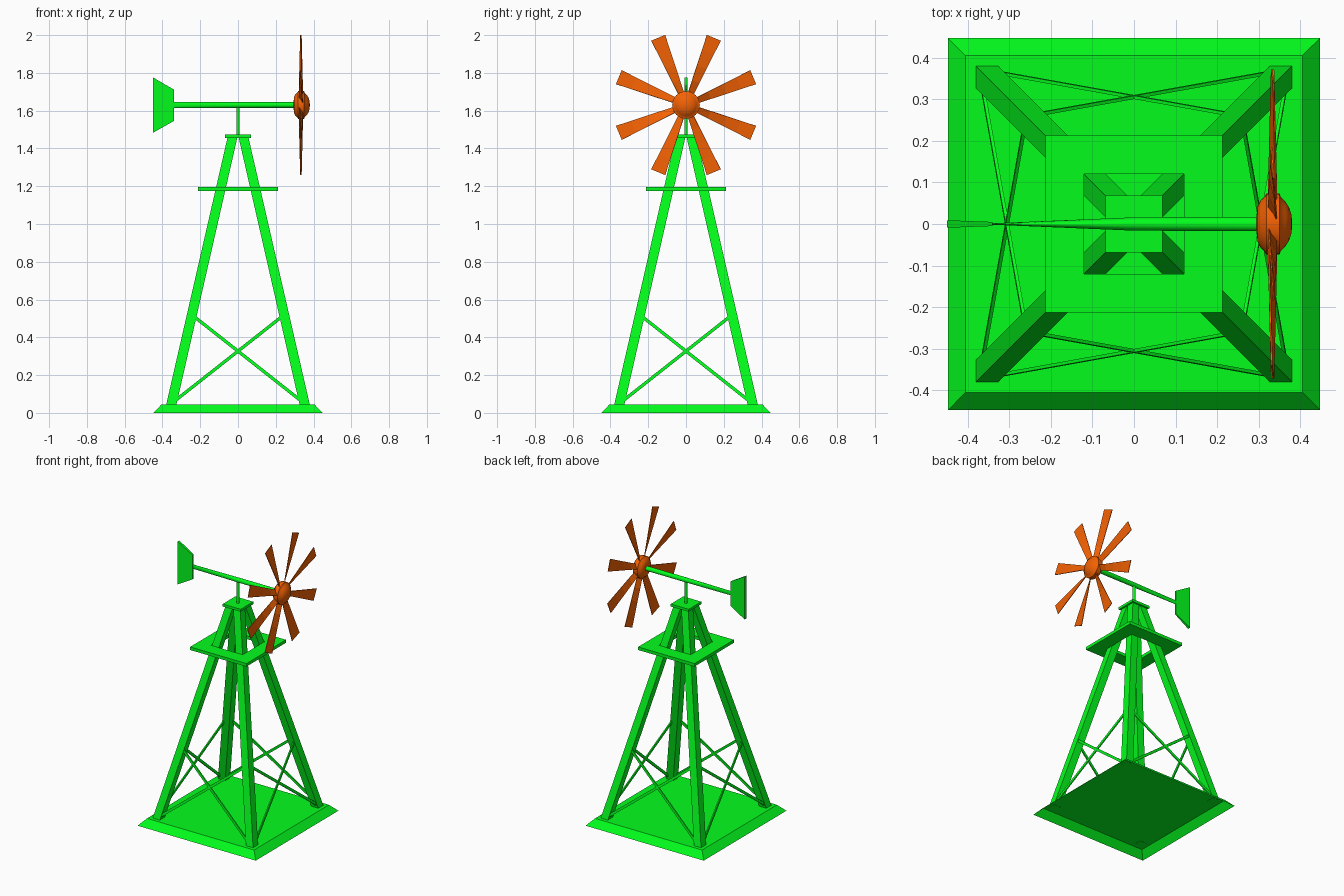
import bpy, bmesh
from math import sin, cos, pi, radians
from mathutils import Vector

if "Cube" in bpy.data.objects:
    bpy.data.objects.remove(bpy.data.objects["Cube"])


def material(name, rgb):
    m = bpy.data.materials.new(name)
    m.diffuse_color = (*rgb, 1)
    m.use_nodes = True
    m.node_tree.nodes["Principled BSDF"].inputs["Base Color"].default_value = m.diffuse_color
    return m


GREEN = material("green_paint", (0.001, 0.98, 0.012))
ORANGE = material("orange_paint", (0.9, 0.12, 0.001))


def loft(name, rings, mat, smooth=False, caps=(True, True), close=False):
    """Skin between rings of equal point count; close joins last to first."""
    bm = bmesh.new()
    vr = [[bm.verts.new(p) for p in r] for r in rings]
    pairs = list(zip(vr, vr[1:])) + ([(vr[-1], vr[0])] if close else [])
    for a, b in pairs:
        for i in range(len(a)):
            j = (i + 1) % len(a)
            bm.faces.new((a[i], a[j], b[j], b[i]))
    if caps[0] and not close:
        bm.faces.new(vr[0][::-1])
    if caps[1] and not close:
        bm.faces.new(vr[-1])
    bmesh.ops.recalc_face_normals(bm, faces=bm.faces)
    me = bpy.data.meshes.new(name)
    bm.to_mesh(me)
    bm.free()
    ob = bpy.data.objects.new(name, me)
    bpy.context.collection.objects.link(ob)
    me.materials.append(mat)
    if smooth:
        bpy.context.view_layer.objects.active = ob
        ob.select_set(True)
        bpy.ops.object.shade_smooth_by_angle(angle=radians(35))
        ob.select_set(False)
    return ob


def square(h, z, cx=0, cy=0):
    return [(cx + sx * h, cy + sy * h, z)
            for sx, sy in ((-1, -1), (1, -1), (1, 1), (-1, 1))]


def ellipse_x(x, ry, rz, z=1.63, n=24):
    return [(x, ry * cos(2 * pi * i / n), z + rz * sin(2 * pi * i / n)) for i in range(n)]


# Base slab with sloped sides, open underneath
loft("base", [square(0.447, 0), square(0.405, 0.045)], GREEN, caps=(False, True))

# Four leaning legs
for k, (sx, sy) in enumerate(((-1, -1), (1, -1), (1, 1), (-1, 1))):
    loft(f"leg_{k + 1}", [square(0.027, 0.044, sx * 0.353, sy * 0.353),
                          square(0.026, 1.46, sx * 0.029, sy * 0.029)], GREEN)

# Crossed braces on each side
for k in range(4):
    c, s = round(cos(k * pi / 2)), round(sin(k * pi / 2))
    for m in (-1, 1):
        a = Vector((-0.345 * m, -0.367, 0.055))
        b = Vector((0.230 * m, -0.264, 0.508))
        d = (b - a).normalized()
        u = d.cross(Vector((0, 1, 0))).normalized()
        v = d.cross(u)
        rings = []
        for p in (a, b):
            ring = [p + 0.0085 * i * u + 0.004 * j * v
                    for i, j in ((-1, -1), (1, -1), (1, 1), (-1, 1))]
            rings.append([(q.x * c - q.y * s, q.x * s + q.y * c, q.z) for q in ring])
        loft(f"brace_{k + 1}_{'a' if m < 0 else 'b'}", rings, GREEN)

# Square walkway with open middle, and top cap
loft("walkway", [square(0.213, 1.175), square(0.213, 1.196),
                 square(0.12, 1.196), square(0.12, 1.175)], GREEN, close=True)
loft("top_cap", [square(0.068, 1.456), square(0.068, 1.473)], GREEN)

# Upright pole
loft("pole", [[(0.009 * cos(i * pi / 8), 0.009 * sin(i * pi / 8), z) for i in range(16)]
              for z in (1.46, 1.63)], GREEN, smooth=True)

# Boom, flattened towards the tail
loft("boom", [ellipse_x(-0.345, 0.002, 0.015), ellipse_x(-0.31, 0.003, 0.015),
              ellipse_x(0, 0.016, 0.015), ellipse_x(0.30, 0.017, 0.015)], GREEN, smooth=True)

# Tail vane
loft("tail_vane", [[(x, -t, lo), (x, t, lo), (x, t, hi), (x, -t, hi)]
                   for x, t, lo, hi in ((-0.45, 0.009, 1.483, 1.776),
                                        (-0.34, 0.005, 1.545, 1.712))], GREEN)

# Rounded hub
hub = [(0.295, 0.025), (0.297, 0.042), (0.304, 0.057), (0.314, 0.066), (0.318, 0.073),
       (0.350, 0.073), (0.353, 0.064), (0.363, 0.055), (0.372, 0.041), (0.378, 0.024),
       (0.380, 0.006)]
loft("hub", [ellipse_x(x, r, r) for x, r in hub], ORANGE, smooth=True)

# Eight twisted blades
for k in range(8):
    t = radians(22.5 + 45 * k)
    radial = Vector((0, cos(t), sin(t)))
    tang = Vector((0, -sin(t), cos(t)))
    rings = []
    for i in range(5):
        f = i / 4
        r = 0.05 + f * 0.335
        # half chord across the rotor plane and along the axle
        w, d = 0.014 + 0.026 * f, 0.010 - 0.008 * f
        chord = tang * w + Vector((d, 0, 0))
        n = chord.cross(radial).normalized() * 0.002
        p = Vector((0.333, 0, 1.63)) + radial * r
        rings.append([p - chord - n, p + chord - n, p + chord + n, p - chord + n])
    loft(f"blade_{k + 1}", rings, ORANGE)
